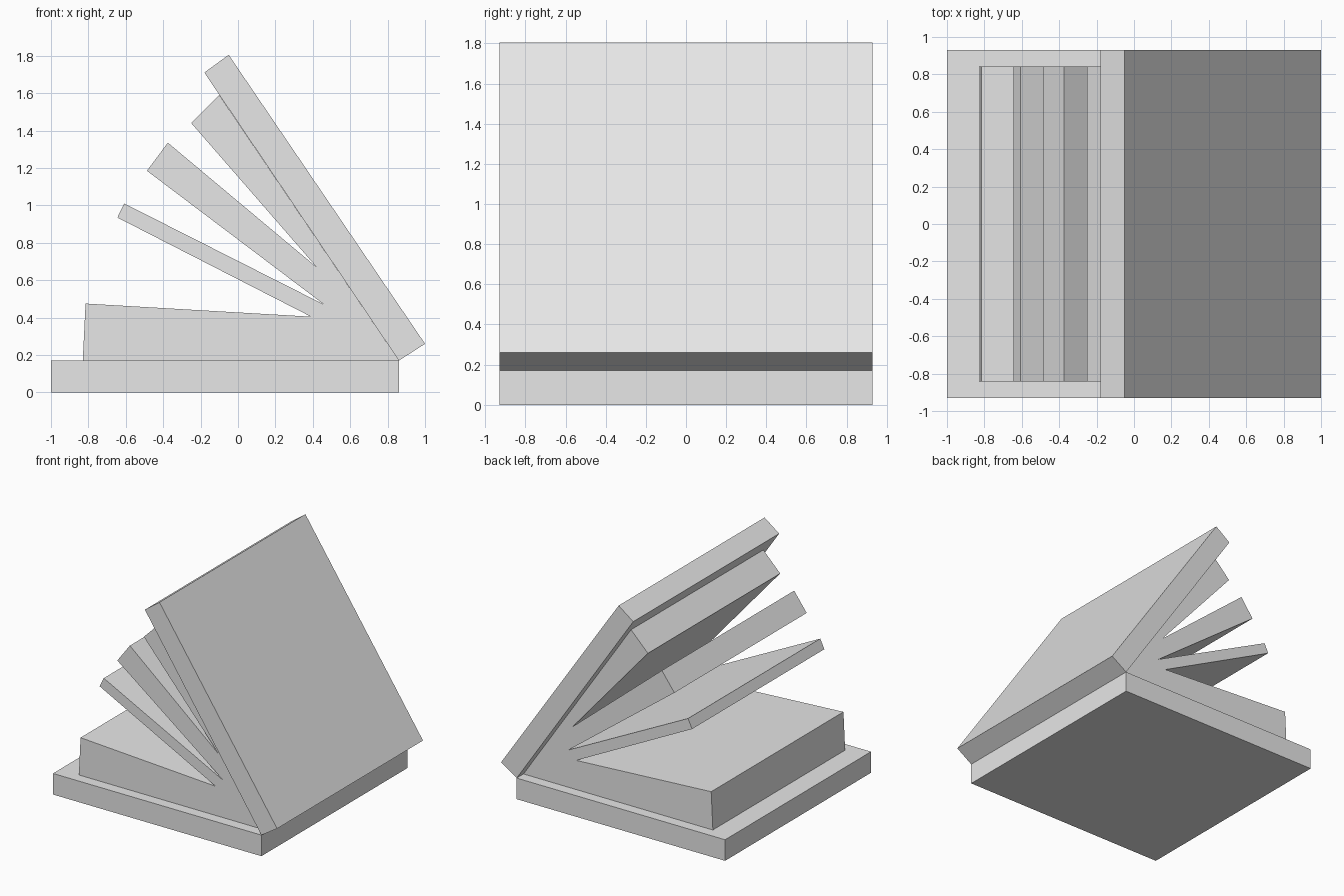
import bpy
import bmesh

cube = bpy.data.objects.get("Cube")
if cube:
    bpy.data.objects.remove(cube, do_unlink=True)

# Single plain grey material
grey = bpy.data.materials.new("plain grey")
grey.use_nodes = True
colour = (0.8, 0.8, 0.8, 1)
grey.diffuse_color = colour
grey.node_tree.nodes["Principled BSDF"].inputs["Base Color"].default_value = colour


def extrude_profile(name, points, half_depth):
    """Extrude an x-z outline symmetrically along y."""
    bm = bmesh.new()
    face = bm.faces.new([bm.verts.new((x, -half_depth, z)) for x, z in points])
    result = bmesh.ops.extrude_face_region(bm, geom=[face])
    moved = [v for v in result["geom"] if isinstance(v, bmesh.types.BMVert)]
    bmesh.ops.translate(bm, verts=moved, vec=(0, 2 * half_depth, 0))
    bmesh.ops.recalc_face_normals(bm, faces=bm.faces)
    mesh = bpy.data.meshes.new(name)
    bm.to_mesh(mesh)
    bm.free()
    mesh.materials.append(grey)
    obj = bpy.data.objects.new(name, mesh)
    bpy.context.collection.objects.link(obj)
    return obj


hinge = (0.86, 0.17)

# Flat lower cover and tilted upper cover meet at the hinge
extrude_profile("lower_cover", [(-1, 0), (0.86, 0), hinge, (-1, 0.17)], 0.93)
extrude_profile("upper_cover", [hinge, (1, 0.26), (-0.05, 1.805), (-0.18, 1.71)], 0.93)

# Fanned page block: four leaves separated by sharp valleys
extrude_profile("pages", [
    hinge, (-0.83, 0.17), (-0.815, 0.475),
    (0.39, 0.405), (-0.645, 0.935), (-0.608, 1.01),
    (0.46, 0.47), (-0.487, 1.185), (-0.375, 1.335),
    (0.42, 0.67), (-0.25, 1.44), (-0.1, 1.59),
], 0.843)
